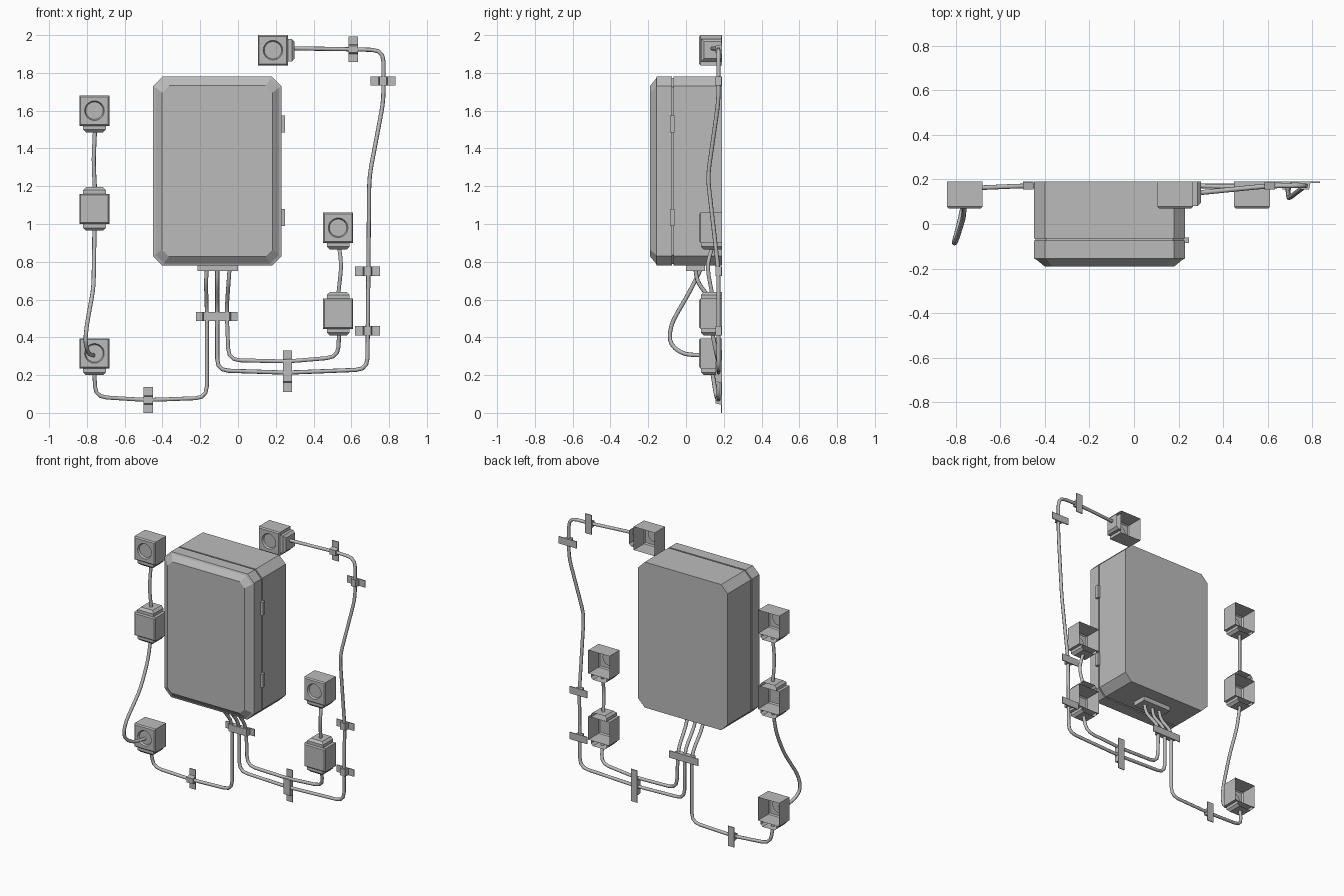
import bpy, bmesh
from math import cos, sin, pi, radians
from mathutils import Vector, Matrix

if "Cube" in bpy.data.objects:
    bpy.data.objects.remove(bpy.data.objects["Cube"])

grey = bpy.data.materials.new("Light grey plastic")
grey.use_nodes = True
COLOUR = (0.5, 0.5, 0.5, 1)
grey.diffuse_color = COLOUR
grey.node_tree.nodes["Principled BSDF"].inputs["Base Color"].default_value = COLOUR

WALL = 0.19   # y of the mounting wall
FRONT = 0.07  # y of the small box fronts


def add_object(name, mesh, place=Matrix()):
    mesh.materials.clear()
    mesh.materials.append(grey)
    obj = bpy.data.objects.new(name, mesh)
    obj.matrix_world = place
    bpy.context.collection.objects.link(obj)
    return obj


def loft(name, rings, closed=True, cap_start=False, cap_end=True, place=Matrix()):
    """Skin a series of equal-length rings."""
    bm = bmesh.new()
    loops = [[bm.verts.new(p) for p in ring] for ring in rings]
    n = len(loops[0])
    for a, b in zip(loops, loops[1:]):
        for i in range(n if closed else n - 1):
            j = (i + 1) % n
            bm.faces.new((a[i], a[j], b[j], b[i]))
    if cap_start:
        bm.faces.new(loops[0])
    if cap_end:
        bm.faces.new(loops[-1])
    bmesh.ops.recalc_face_normals(bm, faces=bm.faces)
    mesh = bpy.data.meshes.new(name)
    bm.to_mesh(mesh)
    bm.free()
    return add_object(name, mesh, place)


def block(name, lo, hi):
    (x0, y0, z0), (x1, y1, z1) = lo, hi
    rings = [[(x0, y0, z), (x1, y0, z), (x1, y1, z), (x0, y1, z)] for z in (z0, z1)]
    return loft(name, rings, cap_start=True)


# Cabinet with chamfered corners, a seam and a bevelled lid
def octagon(y, inset, w=0.34, h=0.5, c=0.05):
    w, h = w - inset, h - inset
    c -= inset * 0.3
    quarter = [(w, h - c), (w - c, h)]
    pts = quarter + [(-x, z) for x, z in quarter[::-1]]
    pts += [(-x, -z) for x, z in pts]
    return [(x - 0.11, y, z + 1.28) for x, z in pts]


profile = [(WALL, 0), (-0.065, 0), (-0.065, 0.008), (-0.075, 0.008),
           (-0.075, 0), (-0.155, 0), (-0.16, 0.012), (-0.19, 0.048)]
loft("cabinet", [octagon(y, i) for y, i in profile], cap_start=True)
for name, z in (("upper_hinge", 1.53), ("lower_hinge", 1.035)):
    block(name, (0.22, -0.085, z - 0.045), (0.248, -0.06, z + 0.045))
block("cable_gland", (-0.215, 0.0, 0.75), (0.0, 0.1, 0.785))


# Small wall boxes, open at the back
def square(y, half):
    ring = []
    for i in range(24):
        c, s = cos(i * pi / 12), sin(i * pi / 12)
        k = half / max(abs(c), abs(s))
        ring.append((c * k, y, s * k))
    return ring


def circle(y, r):
    return [(cos(i * pi / 12) * r, y, sin(i * pi / 12) * r) for i in range(24)]


def tab_section(z, half, y):
    return [(-half, WALL, z), (-half, y, z), (half, y, z), (half, WALL, z)]


def wall_box(name, x, z, tab_angles, dial):
    place = Matrix.Translation((x, 0, z))
    rings = [square(WALL, 0.08), square(FRONT + 0.008, 0.08), square(FRONT, 0.073)]
    if dial:
        rings += [circle(FRONT, 0.052), circle(FRONT + 0.012, 0.046)]
    loft(name, rings, place=place)
    # Stepped cable entries
    for n, angle in enumerate(tab_angles):
        entry = [tab_section(-0.08, 0.06, 0.08), tab_section(-0.1, 0.06, 0.08),
                 tab_section(-0.115, 0.045, 0.095)]
        loft(f"{name}_entry_{n + 1}", entry, closed=False,
             place=place @ Matrix.Rotation(radians(angle), 4, 'Y'))


wall_box("upper_left_dial_box", -0.76, 1.6, [0], True)
wall_box("lower_left_dial_box", -0.76, 0.315, [0], True)
wall_box("right_dial_box", 0.53, 0.98, [0], True)
wall_box("top_dial_box", 0.185, 1.92, [-90], True)
wall_box("left_plain_box", -0.76, 1.08, [0, 180], False)
wall_box("right_plain_box", 0.53, 0.525, [0, 180], False)


# Cables: paths with rounded bends, swept as thin tubes
def rounded(points, radius=0.06):
    pts = [Vector(p) for p in points]
    out = [pts[0]]
    for a, b, c in zip(pts, pts[1:], pts[2:]):
        start = b + (a - b).normalized() * min(radius, (a - b).length * 0.45)
        end = b + (c - b).normalized() * min(radius, (c - b).length * 0.45)
        for t in (0, 0.33, 0.67, 1):
            out.append(start * (1 - t) ** 2 + b * 2 * t * (1 - t) + end * t * t)
    return out + [pts[-1]]


def cable(name, points):
    curve = bpy.data.curves.new(name, 'CURVE')
    curve.dimensions = '3D'
    curve.bevel_depth = 0.011
    curve.bevel_resolution = 2
    curve.use_fill_caps = True
    path = rounded(points)
    spline = curve.splines.new('POLY')
    spline.points.add(len(path) - 1)
    for point, co in zip(spline.points, path):
        point.co = (*co, 1)
    temp = bpy.data.objects.new(name, curve)
    mesh = bpy.data.meshes.new_from_object(temp)
    bpy.data.objects.remove(temp)
    mesh.name = name
    add_object(name, mesh)


C = 0.172  # cable depth where it lies on the wall
cable("left_cable", [(-0.165, 0.05, 0.76), (-0.17, 0.06, 0.69), (-0.165, C, 0.55),
                     (-0.165, C, 0.08), (-0.48, C, 0.068), (-0.755, 0.16, 0.085),
                     (-0.76, 0.14, 0.21)])
cable("long_cable", [(-0.11, 0.05, 0.76), (-0.11, 0.06, 0.69), (-0.11, C, 0.55),
                     (-0.11, C, 0.225), (0.26, C, 0.213), (0.685, C, 0.23),
                     (0.69, C, 0.75), (0.695, 0.115, 1.25), (0.77, C, 1.65),
                     (0.77, C, 1.92), (0.61, C, 1.925), (0.29, 0.14, 1.93)])
cable("right_cable", [(-0.045, 0.05, 0.76), (-0.05, 0.06, 0.69), (-0.06, C, 0.55),
                      (-0.05, C, 0.28), (0.26, C, 0.272), (0.53, 0.165, 0.295),
                      (0.535, 0.14, 0.42)])
cable("upper_left_link", [(-0.757, 0.14, 1.5), (-0.765, 0.13, 1.33), (-0.757, 0.14, 1.18)])
cable("right_link", [(0.535, 0.14, 0.88), (0.548, 0.11, 0.78), (0.53, 0.14, 0.62)])
cable("looping_cable", [(-0.76, 0.14, 0.98), (-0.762, 0.11, 0.83), (-0.765, 0.03, 0.66),
                        (-0.8, -0.08, 0.47), (-0.81, -0.09, 0.37),
                        (-0.79, -0.02, 0.31), (-0.765, 0.09, 0.305)])


# Saddle clips: hat-shaped straps screwed to the wall
def clip(name, x, z, angle, half_length, hump):
    base, top = WALL - 0.006, 0.155
    half = [(half_length, WALL), (half_length, base), (hump, base), (hump - 0.006, top)]
    outline = half + [(-u, y) for u, y in half[::-1]]
    rings = [[(u, y, w) for u, y in outline] for w in (-0.024, 0.024)]
    loft(name, rings, cap_start=True,
         place=Matrix.Translation((x, 0, z)) @ Matrix.Rotation(radians(angle), 4, 'Y'))


clip("bottom_left_clip", -0.475, 0.068, 90, 0.068, 0.024)
clip("top_clip", 0.61, 1.925, 90, 0.067, 0.024)
clip("upper_right_clip", 0.768, 1.757, 0, 0.067, 0.024)
clip("middle_right_clip", 0.686, 0.75, 0, 0.066, 0.024)
clip("lower_right_clip", 0.686, 0.435, 0, 0.066, 0.024)
clip("triple_clip", -0.113, 0.51, 0, 0.11, 0.075)
clip("double_clip", 0.262, 0.22, 90, 0.11, 0.06)
